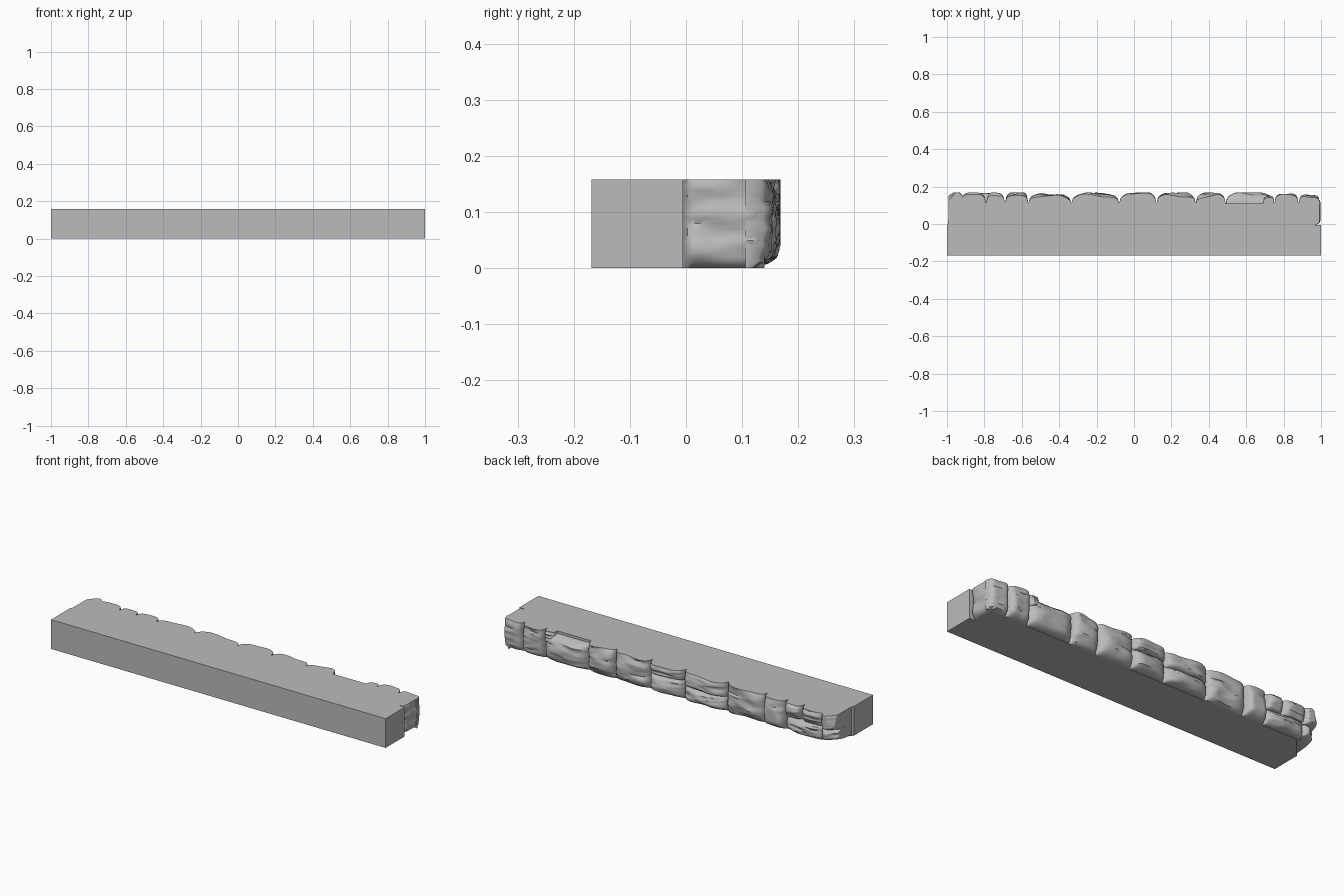
import bpy
import bmesh
import random
from mathutils import Vector, noise

random.seed(4)
TOP = 0.158
BACK = 0.11

cube = bpy.data.objects.get("Cube")
if cube:
    bpy.data.objects.remove(cube, do_unlink=True)

grey = bpy.data.materials.new("stone_grey")
grey.use_nodes = True
grey.diffuse_color = (0.5, 0.5, 0.5, 1)
grey.node_tree.nodes["Principled BSDF"].inputs["Base Color"].default_value = grey.diffuse_color


def add_object(name, bm):
    bmesh.ops.recalc_face_normals(bm, faces=bm.faces)
    mesh = bpy.data.meshes.new(name)
    bm.to_mesh(mesh)
    bm.free()
    mesh.materials.append(grey)
    obj = bpy.data.objects.new(name, mesh)
    bpy.context.collection.objects.link(obj)
    return obj


def height_profile(v, z0, z1):
    """Rounded under-edge; the upper edge is cut flat when it meets the slab top."""
    f = 1.0
    low = 0.4 if z0 < 0.02 else 0.25
    if v < low:
        f = 0.25 + 0.75 * (1 - (1 - v / low) ** 2) ** 0.5
    if z1 < TOP:
        if v > 0.65:
            f *= 0.15 + 0.85 * (1 - ((v - 0.65) / 0.35) ** 2) ** 0.5
    elif v > 0.6:
        f *= 1 - 0.12 * ((v - 0.6) / 0.4) ** 2
    return f


def stone(name, start, end, out, z0, z1, depth, boxy=4):
    """Rough stone bulging along 'out' from the line start-end."""
    a, b, out = Vector((*start, 0)), Vector((*end, 0)), Vector((*out, 0))
    nu, nv = max(14, int((b - a).length * 140)), 16
    seed = Vector((random.uniform(0, 50), random.uniform(0, 50), 0))
    tilt = random.uniform(-0.15, 0.15)
    bm = bmesh.new()
    front, back = [], []
    for j in range(nv + 1):
        v = j / nv
        z = z0 + (z1 - z0) * v
        row, base_row = [], []
        for i in range(nu + 1):
            u = i / nu
            base = a.lerp(b, u)
            side = (1 - abs(2 * u - 1) ** boxy) ** 0.5
            f = side * height_profile(v, z0, z1) * (1 + tilt * (u - 0.5))
            # Broad lumps plus stretched, layered ridges
            p = base * 9 + Vector((0, 0, z * 22)) + seed
            ridge = Vector((base.x * 7, base.y * 7, z * 55)) + seed
            rough = noise.noise(p) * 0.014 + abs(noise.noise(ridge)) * -0.012
            pos = base + out * max(0.001, depth * f + rough * side)
            pos.x = max(-0.992, min(0.997, pos.x))
            pos.y = min(0.168, pos.y)
            pos.z = z
            row.append(bm.verts.new(pos))
            rear = base - out * 0.004
            base_row.append(bm.verts.new((rear.x, rear.y, z)))
        front.append(row)
        back.append(base_row)
    for j in range(nv):
        for i in range(nu):
            for g in (front, back):
                bm.faces.new((g[j][i], g[j][i + 1], g[j + 1][i + 1], g[j + 1][i]))
    # Close the rim between the two skins
    for j in (0, nv):
        for i in range(nu):
            bm.faces.new((front[j][i], front[j][i + 1], back[j][i + 1], back[j][i]))
    for i in (0, nu):
        for j in range(nv):
            bm.faces.new((front[j][i], front[j + 1][i], back[j + 1][i], back[j][i]))
    obj = add_object(name, bm)
    bpy.ops.object.select_all(action="DESELECT")
    obj.select_set(True)
    bpy.context.view_layer.objects.active = obj
    bpy.ops.object.shade_smooth_by_angle(angle=0.7)


# Flat slab, notched at both rear ends
outline = [(-1, -0.168), (1, -0.168), (1, -0.005), (0.965, -0.005),
           (0.965, BACK), (-0.9, BACK), (-1, -0.005)]
bm = bmesh.new()
face = bm.faces.new([bm.verts.new((x, y, 0)) for x, y in outline])
ext = bmesh.ops.extrude_face_region(bm, geom=[face])
bmesh.ops.translate(bm, vec=(0, 0, TOP),
                    verts=[v for v in ext["geom"] if isinstance(v, bmesh.types.BMVert)])
add_object("slab", bm)

# Full-height stones along the back: x start, x end, depth
for x0, x1, depth in [(0.88, 0.995, 0.05), (0.75, 0.88, 0.054), (0.33, 0.49, 0.054),
                      (0.12, 0.33, 0.056), (-0.565, -0.335, 0.05), (-0.69, -0.565, 0.058)]:
    stone("back_stone", (x0, BACK), (x1, BACK), (0, 1), 0, TOP, depth)

# Low stones
for x0, x1, z1, depth in [(0.49, 0.75, 0.145, 0.058), (-0.08, 0.12, 0.105, 0.056),
                          (-0.335, -0.08, 0.085, 0.052), (-0.92, -0.69, 0.085, 0.05)]:
    stone("low_stone", (x0, BACK), (x1, BACK), (0, 1), 0.002, z1, depth)

# Stones stacked above the low ones
for x0, x1, z0, depth in [(0.69, 0.75, 0.1, 0.045), (-0.08, 0.12, 0.1, 0.058),
                          (-0.335, -0.08, 0.078, 0.054), (-0.79, -0.69, 0.078, 0.055),
                          (-0.93, -0.79, 0.078, 0.052)]:
    stone("upper_stone", (x0, BACK), (x1, BACK), (0, 1), z0, TOP, depth)

# End stones
stone("left_end_stone", (0.965, -0.005), (0.965, 0.14), (1, 0), 0, TOP, 0.031, boxy=8)
for z0, z1, depth in [(0.07, TOP, 0.105), (0.008, 0.078, 0.085)]:
    stone("right_corner_stone", (-1, -0.005), (-0.9, BACK), (-0.3, 0.95), z0, z1, depth)
